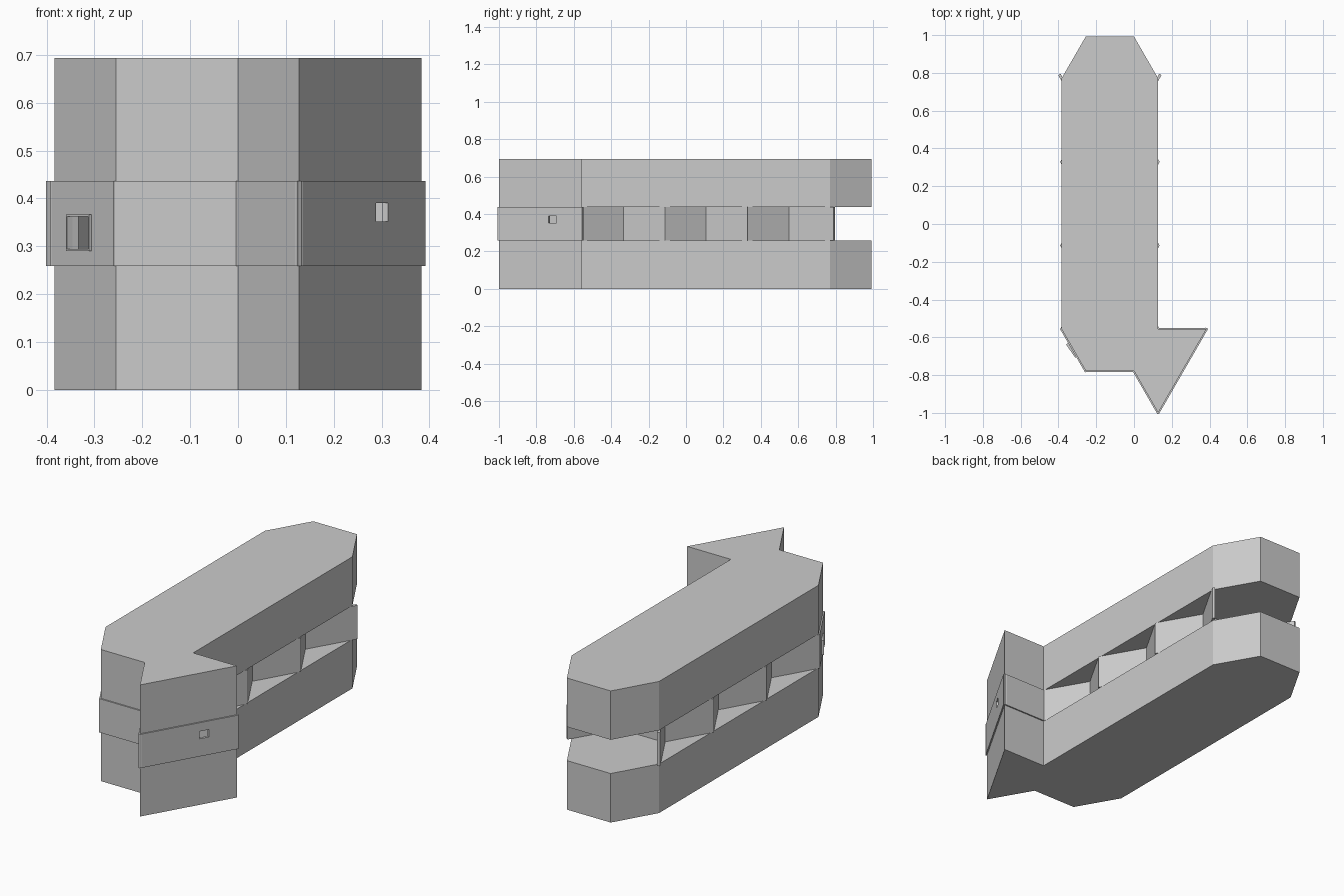
import bpy, bmesh, math
from mathutils import Vector, Matrix

if "Cube" in bpy.data.objects:
    bpy.data.objects.remove(bpy.data.objects["Cube"])

S = 0.2555                 # hexagon side
H = S * math.sqrt(3) / 2   # half hexagon height
CX, Y0 = -S / 2, -0.5565   # centre of the front hexagon
Z0, Z1, TOP = 0.2585, 0.4365, 0.694
T = 0.014                  # wall thickness


def slab(name, pts, z, h):
    bm = bmesh.new()
    f = bm.faces.new([bm.verts.new((x, y, z)) for x, y in pts])
    up = bmesh.ops.extrude_face_region(bm, geom=[f])["geom"]
    bmesh.ops.translate(bm, vec=(0, 0, h),
                        verts=[v for v in up if isinstance(v, bmesh.types.BMVert)])
    bmesh.ops.recalc_face_normals(bm, faces=bm.faces[:])
    return finish(name, bm)


def finish(name, bm):
    me = bpy.data.meshes.new(name)
    bm.to_mesh(me)
    bm.free()
    ob = bpy.data.objects.new(name, me)
    bpy.context.collection.objects.link(ob)
    return ob


def box(name, centre, size, angle):
    bm = bmesh.new()
    m = (Matrix.Translation(centre) @ Matrix.Rotation(angle, 4, 'Z')
         @ Matrix.Diagonal((*size, 1)))
    bmesh.ops.create_cube(bm, size=1, matrix=m)
    return finish(name, bm)


def wall(name, p, q, extra=0.005):
    p, q = Vector(p), Vector(q)
    d, c = q - p, (p + q) / 2
    c += d.normalized() * (extra - 0.005) / 2
    return box(name, (c.x, c.y, (Z0 + Z1) / 2),
               (d.length + 0.005 + extra, T, Z1 - Z0), math.atan2(d.y, d.x))


def cut(target, cutter):
    cutter.hide_render = True
    cutter.hide_viewport = True
    cutter.display_type = 'WIRE'
    mod = target.modifiers.new("opening", 'BOOLEAN')
    mod.operation, mod.object, mod.solver = 'DIFFERENCE', cutter, 'EXACT'


def corner(k, i):
    # corner i of hexagon k in the row, counted anticlockwise from +x
    a = math.radians(60 * i)
    return (CX + S * math.cos(a), Y0 + 2 * H * k + S * math.sin(a))


# floor and roof slabs
tip, wing = (S / 2, Y0 - 2 * H), (1.5 * S, Y0)
outline = [corner(3, 1), corner(3, 2), corner(3, 3), corner(0, 3), corner(0, 4),
           corner(0, 5), tip, wing, corner(0, 0), corner(3, 0)]
slab("floor_slab", outline, 0, Z0)
slab("roof_slab", outline, Z1, TOP - Z1)

# honeycomb side walls, open at the back
for k in range(4):
    if k < 3:
        wall(f"right_wall_back_{k}", corner(k, 0), corner(k, 1))
        wall(f"left_wall_back_{k}", corner(k, 3), corner(k, 2))
        wall(f"cross_wall_{k}", corner(k, 2), corner(k, 1))
    ext = 0.024 if k == 3 else 0.005
    wall(f"right_wall_front_{k}", corner(k, 5), corner(k, 0), ext)
    if k:
        wall(f"left_wall_front_{k}", corner(k, 4), corner(k, 3), ext)

# front face and half-hexagon wing walls
left = wall("front_left_wall", corner(0, 3), corner(0, 4))
wall("front_wall", corner(0, 4), corner(0, 5))
wall("wing_front_wall", corner(0, 5), tip)
wall("wing_back_wall", corner(0, 0), wing)
diag = wall("wing_diagonal_wall", tip, wing)

# small opening in the diagonal wall
cut(diag, box("wing_opening_cutter", (0.296, -0.71, 0.371), (0.05, 0.06, 0.039),
              math.radians(60)))

# tilted window frame on the front left wall
ang = math.radians(-60)
frame = box("window_frame", (-0.329, -0.668, 0.328), (0.085, 0.016, 0.076),
            ang + math.radians(5))
cut(frame, box("frame_cutter", (-0.329, -0.668, 0.328), (0.075, 0.08, 0.068),
               ang + math.radians(5)))
cut(left, box("window_cutter", (-0.322, -0.665, 0.328), (0.075, 0.04, 0.068), ang))
